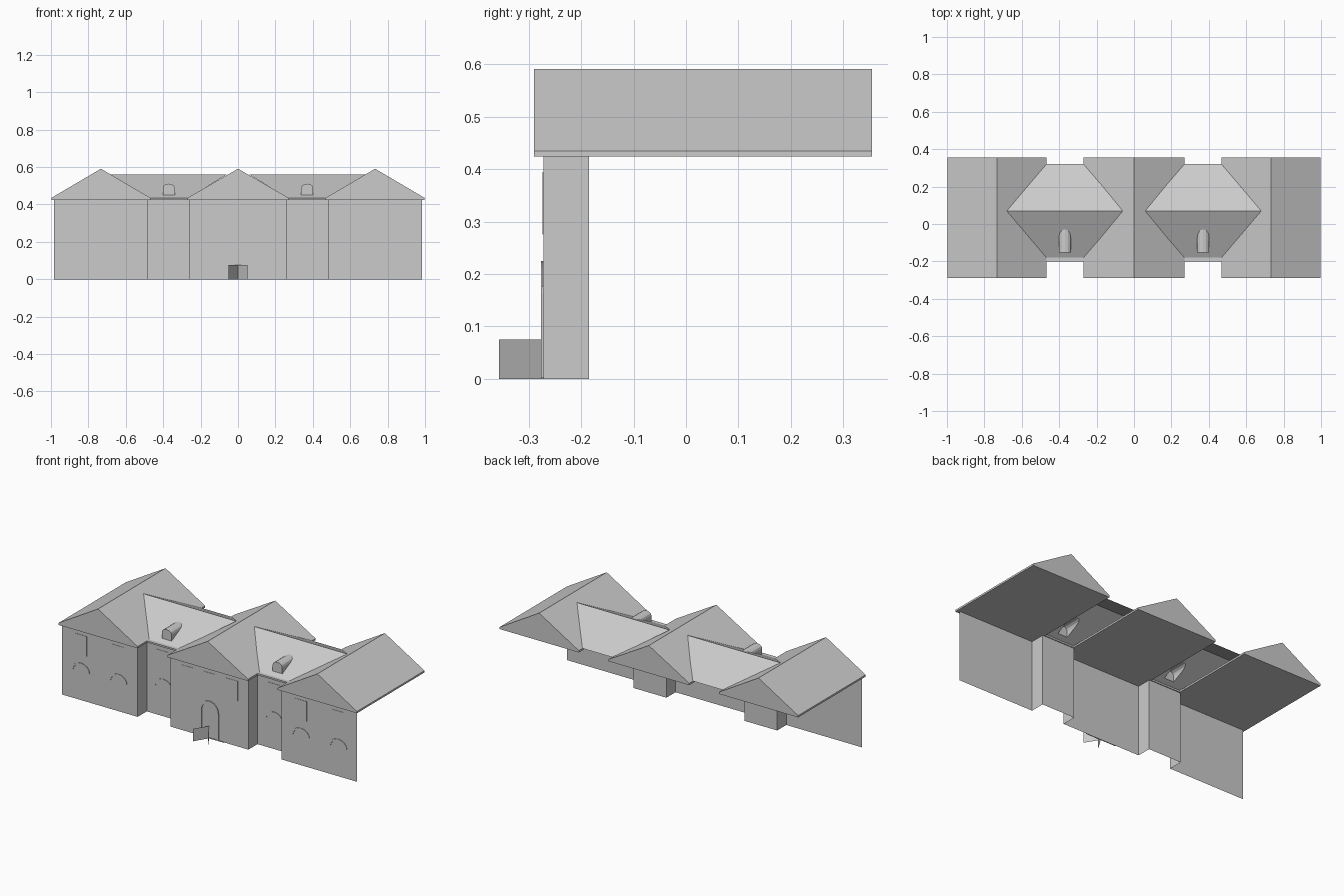
import bpy, bmesh
from math import sin, cos, pi

if "Cube" in bpy.data.objects:
    bpy.data.objects.remove(bpy.data.objects["Cube"])

WALL_Y, RECESS_Y = -0.272, -0.185


def finish(name, bm, fix=True):
    if fix:
        bmesh.ops.recalc_face_normals(bm, faces=bm.faces[:])
    me = bpy.data.meshes.new(name)
    bm.to_mesh(me)
    bm.free()
    ob = bpy.data.objects.new(name, me)
    bpy.context.scene.collection.objects.link(ob)
    return ob


def prism(name, profile, y0, y1):
    """Closed prism: (x, z) profile extruded along y."""
    bm = bmesh.new()
    a = [bm.verts.new((x, y0, z)) for x, z in profile]
    b = [bm.verts.new((x, y1, z)) for x, z in profile]
    n = len(a)
    bm.faces.new(a)
    bm.faces.new(b[::-1])
    for i in range(n):
        j = (i + 1) % n
        bm.faces.new((a[j], a[i], b[i], b[j]))
    return finish(name, bm)


def rect(cx, w, z0, z1):
    return [(cx - w, z0), (cx + w, z0), (cx + w, z1), (cx - w, z1)]


def strip(name, path, z0, z1):
    """Single-sided vertical wall along an (x, y) path."""
    bm = bmesh.new()
    lo = [bm.verts.new((x, y, z0)) for x, y in path]
    hi = [bm.verts.new((x, y, z1)) for x, y in path]
    for i in range(len(path) - 1):
        bm.faces.new((lo[i], lo[i + 1], hi[i + 1], hi[i]))
    return finish(name, bm, fix=False)


def arc(cx, cz, rx, rz, n, a0=pi, a1=0.0):
    return [(cx + rx * cos(a0 + (a1 - a0) * i / n),
             cz + rz * sin(a0 + (a1 - a0) * i / n)) for i in range(n + 1)]


# Stepped facade: outer wings, two recesses and the central bay
half = [(0.26, WALL_Y), (0.26, RECESS_Y), (0.48, RECESS_Y),
        (0.48, WALL_Y), (0.985, WALL_Y)]
strip("facade", [(-x, y) for x, y in half[::-1]] + half, 0, 0.428)

# Three gabled roofs with thin fascias and flat soffits
for name, cx, w in (("left", -0.733, 0.265), ("center", 0, 0.27), ("right", 0.733, 0.265)):
    prism(name + "_gable_roof",
          [(cx - w, 0.424), (cx + w, 0.424), (cx + w, 0.435), (cx, 0.591), (cx - w, 0.435)],
          -0.29, 0.355)


def slope_y(z):
    """Depth of the front link-roof slope at height z."""
    return -0.18 + (z - 0.435) * 2


def link_roof(name, cx):
    bm = bmesh.new()
    # front slope with the dormer opening, and the dormer shell in front of it
    prof = [(cx - 0.032, 0.45)] + arc(cx, 0.489, 0.032, 0.022, 6) + [(cx + 0.032, 0.45)]
    ends = [(cx - 0.31, 0.07, 0.56), (cx + 0.31, 0.07, 0.56)]
    outer = [bm.verts.new(p) for p in
             [(cx - 0.105, -0.18, 0.435), (cx + 0.105, -0.18, 0.435), ends[1], ends[0]]]
    hole = [bm.verts.new((x, slope_y(z), z)) for x, z in prof]
    edges = [bm.edges.new((r[i], r[(i + 1) % len(r)]))
             for r in (outer, hole) for i in range(len(r))]
    bmesh.ops.triangle_fill(bm, edges=edges, use_beauty=True, normal=(0, -0.45, 0.9))
    # back slope
    bm.faces.new([outer[3], outer[2],
                  bm.verts.new((cx + 0.105, 0.32, 0.435)),
                  bm.verts.new((cx - 0.105, 0.32, 0.435))])
    finish(name + "_link_roof", bm)

    # round-topped dormer
    bm = bmesh.new()
    front = [bm.verts.new((x, -0.152, z)) for x, z in prof]
    back = [bm.verts.new((x, slope_y(z), z)) for x, z in prof]
    bm.faces.new(front)
    for i in range(len(prof) - 1):
        bm.faces.new((front[i], front[i + 1], back[i + 1], back[i]))
    finish(name + "_dormer", bm)

    # eave ledge over the recessed wall
    prism(name + "_eave", rect(cx, 0.105, 0.425, 0.435), -0.2, -0.18)


link_roof("left", -0.37)
link_roof("right", 0.37)

# Upper window panes and lower arched hoods
for s in (-1, 1):
    side = "left" if s < 0 else "right"
    for i, x in enumerate((0.15, 0.37, 0.61, 0.86)):
        y = RECESS_Y if i == 1 else WALL_Y
        prism(f"{side}_upper_window_{i}", rect(s * x, 0.04, 0.275, 0.395), y - 0.002, y)
        if i:
            hood = (arc(s * x, 0.175, 0.06, 0.05, 8)
                    + arc(s * x, 0.175, 0.05, 0.038, 8)[::-1])
            prism(f"{side}_window_hood_{i}", hood, y - 0.003, y)
prism("center_upper_window", rect(0, 0.04, 0.275, 0.395), WALL_Y - 0.002, WALL_Y)

# Arched entrance surround and threshold
outer = [(-0.062, 0)] + arc(0, 0.163, 0.062, 0.062, 12) + [(0.062, 0)]
inner = [(-0.05, 0)] + arc(0, 0.163, 0.05, 0.05, 12) + [(0.05, 0)]
prism("door_surround", outer + inner[::-1], WALL_Y - 0.005, WALL_Y)
prism("threshold", rect(0, 0.1, 0, 0.003), WALL_Y - 0.005, WALL_Y)

# Two low screens spreading out in front of the entrance
strip("left_screen", [(-0.05, -0.357), (0, -0.275)], 0, 0.075)
strip("right_screen", [(0, -0.275), (0.05, -0.357)], 0, 0.075)
